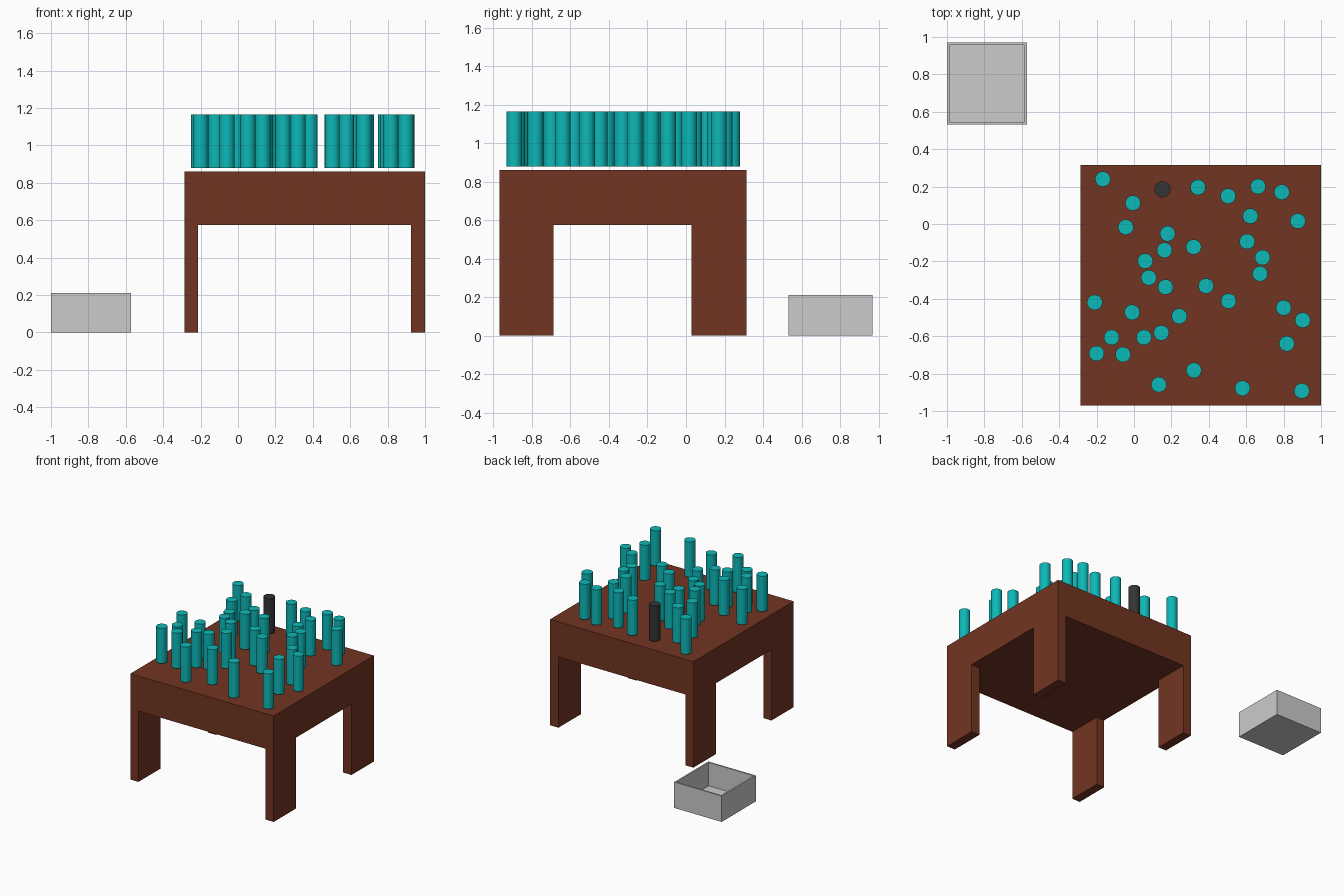
import bpy, bmesh, math
from mathutils import Vector

if "Cube" in bpy.data.objects:
    bpy.data.objects.remove(bpy.data.objects["Cube"])


def material(name, rgb):
    m = bpy.data.materials.new(name)
    m.diffuse_color = (*rgb, 1)
    m.use_nodes = True
    m.node_tree.nodes["Principled BSDF"].inputs["Base Color"].default_value = m.diffuse_color
    return m


def new_object(name, bm, mat=None):
    bmesh.ops.recalc_face_normals(bm, faces=bm.faces[:])
    mesh = bpy.data.meshes.new(name)
    bm.to_mesh(mesh)
    bm.free()
    obj = bpy.data.objects.new(name, mesh)
    bpy.context.collection.objects.link(obj)
    if mat:
        mesh.materials.append(mat)
    return obj


def block(lo, hi):
    lo, hi = Vector(lo), Vector(hi)
    bm = bmesh.new()
    bmesh.ops.create_cube(bm, size=1)
    bmesh.ops.scale(bm, vec=hi - lo, verts=bm.verts)
    bmesh.ops.translate(bm, vec=(lo + hi) / 2, verts=bm.verts)
    return bm


def extrude_down(bm, faces, depth):
    new = bmesh.ops.extrude_discrete_faces(bm, faces=faces)["faces"]
    verts = list({v for f in new for v in f.verts})
    bmesh.ops.translate(bm, vec=(0, 0, -depth), verts=verts)


brown = material("brown", (0.17, 0.036, 0.016))
teal = material("teal", (0.004, 0.48, 0.48))
dark = material("dark", (0.035, 0.035, 0.035))

# Table: thick slab, corner cells of the underside drawn down into legs
LEG_X, LEG_Y, UNDERSIDE = (-0.215, 0.925), (-0.687, 0.028), 0.575
bm = block((-0.287, -0.97, UNDERSIDE), (1.0, 0.315, 0.86))
for axis, cuts in (((1, 0, 0), LEG_X), ((0, 1, 0), LEG_Y)):
    for c in cuts:
        bmesh.ops.bisect_plane(bm, geom=bm.verts[:] + bm.edges[:] + bm.faces[:],
                               plane_co=Vector(axis) * c, plane_no=axis)
corners = []
for f in bm.faces:
    c = f.calc_center_median()
    outside = (not LEG_X[0] < c.x < LEG_X[1]) and (not LEG_Y[0] < c.y < LEG_Y[1])
    if outside and abs(c.z - UNDERSIDE) < 1e-4:
        corners.append(f)
extrude_down(bm, corners, UNDERSIDE)
bmesh.ops.dissolve_limit(bm, angle_limit=0.01, verts=bm.verts[:], edges=bm.edges[:])
new_object("table", bm, brown)

# Open bin on the ground
bm = block((-1.0, 0.532, 0), (-0.573, 0.97, 0.21))
bm.faces.ensure_lookup_table()
top = max(bm.faces, key=lambda f: f.calc_center_median().z)
bmesh.ops.inset_individual(bm, faces=[top], thickness=0.018)
extrude_down(bm, [top], 0.19)
new_object("bin", bm)


# Pegs hovering just above the table top
def peg(name, x, y, radius, mat):
    bm = bmesh.new()
    bmesh.ops.create_cone(bm, cap_ends=True, segments=32, radius1=radius,
                          radius2=radius, depth=0.286)
    bmesh.ops.translate(bm, vec=(x, y, 1.021), verts=bm.verts)
    for f in bm.faces:
        f.smooth = len(f.verts) == 4
    for e in bm.edges:
        e.smooth = e.calc_face_angle(0) < math.radians(30)
    new_object(name, bm, mat)


PEGS = [
    (-.167, .24), (-.006, .112), (-.044, -.017), (.342, .196), (.503, .149),
    (.663, .2), (.79, .17), (.622, .042), (.876, .016), (.605, -.094),
    (.687, -.179), (.674, -.266), (.18, -.052), (.163, -.14), (.319, -.123),
    (.06, -.198), (.079, -.287), (.169, -.337), (.385, -.331), (.505, -.412),
    (-.21, -.419), (-.01, -.472), (.242, -.493), (.8, -.448), (.902, -.514),
    (.817, -.64), (-.12, -.606), (.053, -.606), (.146, -.582), (-.2, -.692),
    (-.059, -.698), (.32, -.782), (.133, -.859), (.58, -.878), (.897, -.892)]
for i, (x, y) in enumerate(PEGS):
    peg(f"peg_{i + 1:02d}", x, y, 0.041, teal)
peg("dark_peg", 0.152, 0.185, 0.043, dark)
